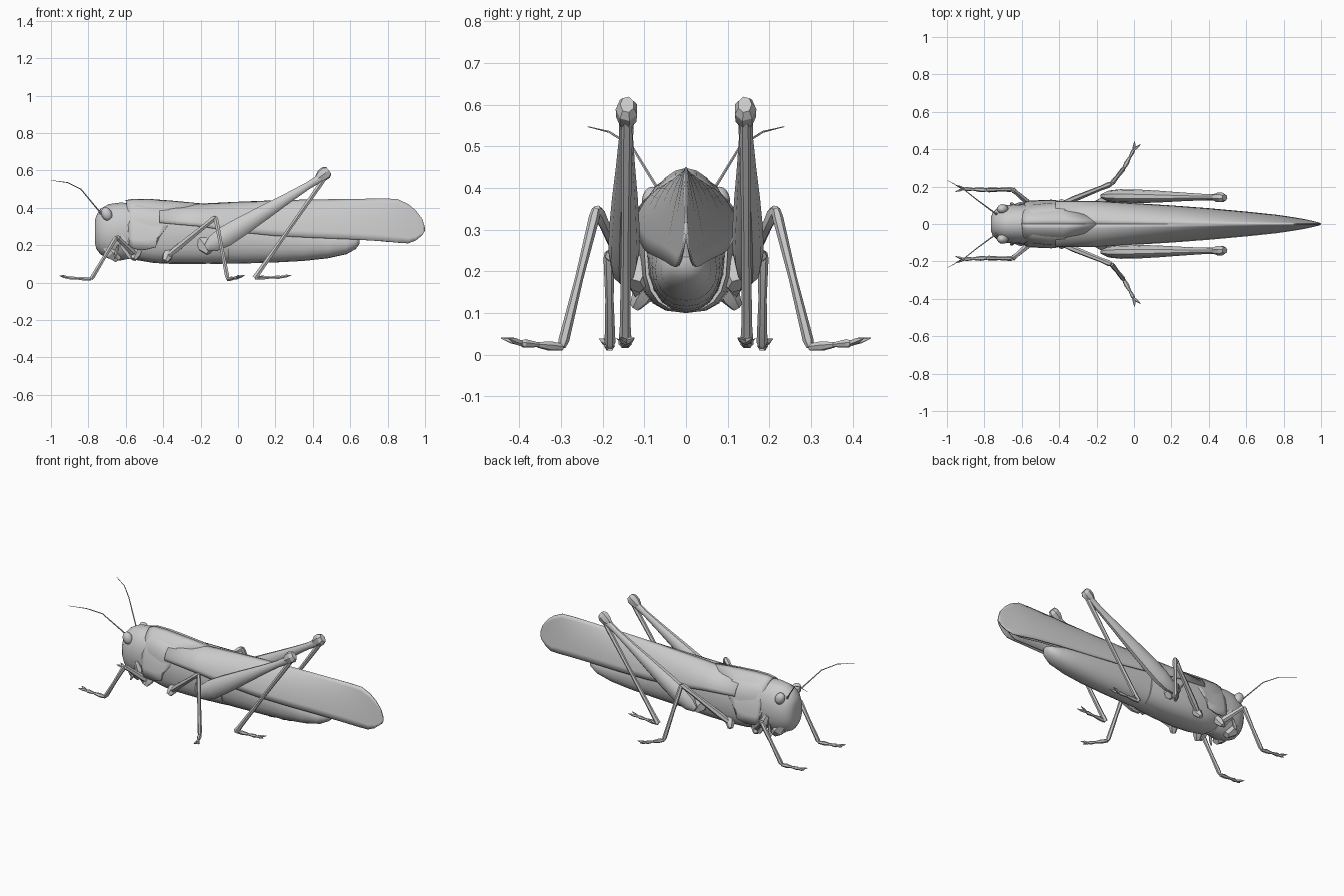
import bpy, bmesh
from math import pi, sin, cos, copysign
from mathutils import Vector as V

cube = bpy.data.objects.get("Cube")
if cube:
    bpy.data.objects.remove(cube, do_unlink=True)

grey = bpy.data.materials.new("plain grey")
grey.use_nodes = True
grey.diffuse_color = (0.6, 0.6, 0.6, 1)
grey.node_tree.nodes["Principled BSDF"].inputs["Base Color"].default_value = (0.6, 0.6, 0.6, 1)


def finish(name, bm, angle, mirror=True, thick=0):
    bmesh.ops.recalc_face_normals(bm, faces=bm.faces)
    mesh = bpy.data.meshes.new(name)
    bm.to_mesh(mesh)
    bm.free()
    mesh.materials.append(grey)
    ob = bpy.data.objects.new(name, mesh)
    bpy.context.collection.objects.link(ob)
    if thick:
        solid = ob.modifiers.new("thickness", "SOLIDIFY")
        solid.thickness = thick
        solid.offset = 0
    if mirror:
        mod = ob.modifiers.new("both sides", "MIRROR")
        mod.use_axis = (False, True, False)
        mod.use_mirror_merge = False
    bpy.ops.object.select_all(action="DESELECT")
    ob.select_set(True)
    bpy.context.view_layer.objects.active = ob
    if angle:
        bpy.ops.object.shade_smooth_by_angle(angle=angle)
    return ob


def skin(bm, rings, closed=True):
    rings = [[bm.verts.new(p) for p in ring] for ring in rings]
    n = len(rings[0])
    for a, b in zip(rings, rings[1:]):
        for i in range(n if closed else n - 1):
            j = (i + 1) % n
            bm.faces.new((a[i], a[j], b[j], b[i]))
    if closed:
        bm.faces.new(rings[0])
        bm.faces.new(rings[-1])


def hull(name, stations, power=2.3, sides=20):
    """Rounded body lofted along x from (x, half width, top, bottom)."""
    def bend(c):
        return copysign(abs(c) ** (2 / power), c)
    rings = []
    for x, w, top, low in stations:
        mid, h = (top + low) / 2, (top - low) / 2
        rings.append([V((x, w * bend(cos(a)), mid + h * bend(sin(a))))
                      for a in (2 * pi * i / sides for i in range(sides))])
    bm = bmesh.new()
    skin(bm, rings)
    return finish(name, bm, 0.8, mirror=False)


def tube(bm, points, sizes, sides=6):
    """Tapered limb; each size is (sideways radius, depth radius)."""
    pts = [V(p) for p in points]
    rings = []
    for i, p in enumerate(pts):
        d = (pts[min(i + 1, len(pts) - 1)] - pts[max(i - 1, 0)]).normalized()
        deep = d.cross(V((0, 1, 0))).normalized()
        side = deep.cross(d)
        s, t = sizes[i]
        rings.append([p + side * s * cos(a) + deep * t * sin(a)
                      for a in (2 * pi * k / sides for k in range(sides))])
    skin(bm, rings)


def bar(bm, a, b, shape, sides=6):
    """Straight segment whose radius follows (fraction, sideways, depth)."""
    a, b = V(a), V(b)
    tube(bm, [a.lerp(b, f) for f, s, t in shape], [(s, t) for f, s, t in shape], sides)


def foot(bm, ankle, toe):
    """Jointed foot with two claws."""
    a, b = V(ankle), V(toe)
    d = (b - a).normalized()
    out = V((-d.y, d.x, 0)) * 0.018
    m, e = a.lerp(b, 0.42), a.lerp(b, 0.72)
    bar(bm, a, m, [(0, .009, .009), (.5, .013, .012), (1, .008, .007)])
    bar(bm, m, e, [(0, .007, .006), (.8, .011, .011), (1, .006, .006)])
    for s in (-1, 1):
        bar(bm, e, b + out * s + V((0, 0, .008)), [(0, .007, .007), (.5, .007, .008), (1, .001, .001)], 5)


def sheet(name, stations, thick, cuts=8):
    """Arched plate from (x, top y, top z, low y, low z, roundness, sweep)."""
    rings = []
    for x, y0, z0, y1, z1, r, sweep in stations:
        ring = []
        for i in range(cuts + 1):
            t = i / cuts
            fy = r * sin(t * pi / 2) + (1 - r) * t
            fz = r * (1 - cos(t * pi / 2)) + (1 - r) * t
            ring.append(V((x + sweep * t, y0 + (y1 - y0) * fy, z0 + (z1 - z0) * fz)))
        rings.append(ring)
    bm = bmesh.new()
    skin(bm, rings, closed=False)
    return finish(name, bm, 0.7, thick=thick)


# Head, thorax and abdomen
hull("head", [(-.765, .035, .335, .21), (-.757, .06, .36, .18), (-.735, .083, .395, .15),
              (-.69, .1, .42, .128), (-.63, .106, .428, .118), (-.57, .104, .425, .13)], 2.1)
hull("thorax", [(-.59, .09, .42, .15), (-.54, .107, .43, .12), (-.45, .117, .42, .105),
                (-.35, .12, .41, .1), (-.2, .114, .405, .1), (-.05, .1, .39, .105)], 2.6)
hull("abdomen", [(-.15, .095, .39, .1), (.05, .092, .37, .103), (.2, .088, .34, .108),
                 (.35, .082, .31, .116), (.48, .074, .28, .13), (.58, .06, .255, .152),
                 (.63, .042, .243, .18), (.65, .02, .235, .208)], 2.2)

# Saddle-shaped shield behind the head
sheet("neck_shield", [(-.6, 0, .437, .114, .19, .95, .02), (-.56, 0, .444, .12, .18, .97, 0),
                      (-.48, 0, .444, .124, .175, .97, -.02), (-.36, 0, .435, .126, .19, .97, -.08),
                      (-.2, 0, .42, .125, .22, .97, -.24)], .008)

# Roof-like folded wings, outer pair then shorter inner pair
outer = [(-.42, 0, .41, .121, .32, .95, 0), (-.2, 0, .42, .121, .3, .9, 0),
         (0, 0, .43, .109, .27, .85, 0), (.2, 0, .438, .097, .25, .75, 0),
         (.4, 0, .443, .082, .24, .6, 0), (.6, 0, .446, .064, .232, .45, 0),
         (.77, 0, .449, .046, .222, .3, 0), (.85, 0, .447, .034, .214, .2, 0),
         (.91, 0, .42, .024, .21, .1, 0), (.95, 0, .386, .015, .225, 0, 0),
         (.985, 0, .34, .007, .254, 0, 0), (.998, 0, .298, .002, .276, 0, 0)]
sheet("outer_wings", outer, .005)
sheet("inner_wings", [(x - .05, y0 + .003, z0 - .02, y1 * .72, z1 + .004, r * .6, 0)
                      for x, y0, z0, y1, z1, r, s in outer[3:-1]], .004, 5)

# Eyes
bm = bmesh.new()
bmesh.ops.create_uvsphere(bm, u_segments=14, v_segments=9, radius=1)
for v in bm.verts:
    v.co = V((-.702 + v.co.x * .03 - v.co.z * .006, .08 + v.co.y * .026, .367 + v.co.z * .036))
finish("eyes", bm, 1)

# Antennae
bm = bmesh.new()
tube(bm, [(-.73, .05, .365), (-.745, .06, .385), (-.84, .13, .5), (-.91, .185, .535), (-1, .235, .547)],
     [(.008, .008), (.004, .004), (.003, .003), (.0025, .0025), (.001, .001)], 5)
finish("antennae", bm, 0.6)

# Jaws and feelers under the face
bm = bmesh.new()
bar(bm, (-.7, .05, .2), (-.64, .045, .12), [(0, .03, .03), (.5, .04, .045), (1, .02, .02)])
bar(bm, (-.63, .1, .25), (-.57, .1, .13), [(0, .01, .015), (.4, .018, .03), (1, .01, .014)])
bar(bm, (-.64, .1, .2), (-.66, .11, .13), [(0, .006, .006), (.6, .01, .01), (1, .004, .004)])
bar(bm, (-.59, .1, .28), (-.56, .108, .2), [(0, .006, .01), (.5, .012, .016), (1, .006, .01)])
finish("mouthparts", bm, 0.5)

# Front and middle legs: hip, knee, ankle, toe
thigh = [(0, .012, .014), (.2, .017, .019), (.8, .013, .014), (.95, .016, .016), (1, .01, .01)]
shin = [(0, .01, .01), (.06, .013, .014), (.5, .01, .011), (.95, .013, .013), (1, .008, .008)]
for name, hip, knee, ankle, toe in (
        ("front_legs", (-.55, .1, .15), (-.65, .185, .245), (-.785, .182, .018), (-.955, .19, .03)),
        ("middle_legs", (-.38, .11, .14), (-.12, .215, .35), (-.055, .297, .018), (.02, .435, .032))):
    bm = bmesh.new()
    h = V(hip)
    bar(bm, h + V((.02, -.03, .04)), h + V((-.01, .012, -.025)),
        [(0, .02, .025), (.6, .026, .028), (1, .014, .016)])
    bar(bm, hip, knee, thigh)
    bar(bm, knee, ankle, shin)
    foot(bm, ankle, toe)
    finish(name, bm, 0.5)

# Hind legs: hip block, swollen thigh, knee, long shin with spines
bm = bmesh.new()
bar(bm, (-.2, .09, .23), (-.15, .12, .165), [(0, .03, .03), (.5, .035, .045), (1, .02, .025)])
bar(bm, (-.17, .15, .185), (.45, .143, .565),
    [(0, .012, .02), (.06, .03, .046), (.16, .037, .058), (.3, .037, .054), (.5, .031, .042),
     (.7, .023, .029), (.88, .017, .02), (1, .018, .024)], 10)
finish("hind_thighs", bm, 0.7)
bm = bmesh.new()
bar(bm, (.425, .143, .555), (.485, .141, .6),
    [(0, .016, .02), (.35, .026, .034), (.75, .027, .036), (1, .017, .024)], 7)
finish("hind_knees", bm, 0.4)
bm = bmesh.new()
a, b = V((.475, .142, .575)), V((.09, .146, .025))
bar(bm, a, b, [(0, .011, .012), (.1, .014, .014), (.5, .011, .011), (.92, .013, .014), (1, .016, .017)])
foot(bm, b, (.285, .142, .032))
bar(bm, b, b + V((.05, .02, .014)), [(0, .006, .006), (1, .001, .001)], 4)
finish("hind_shins", bm, 0.5)
